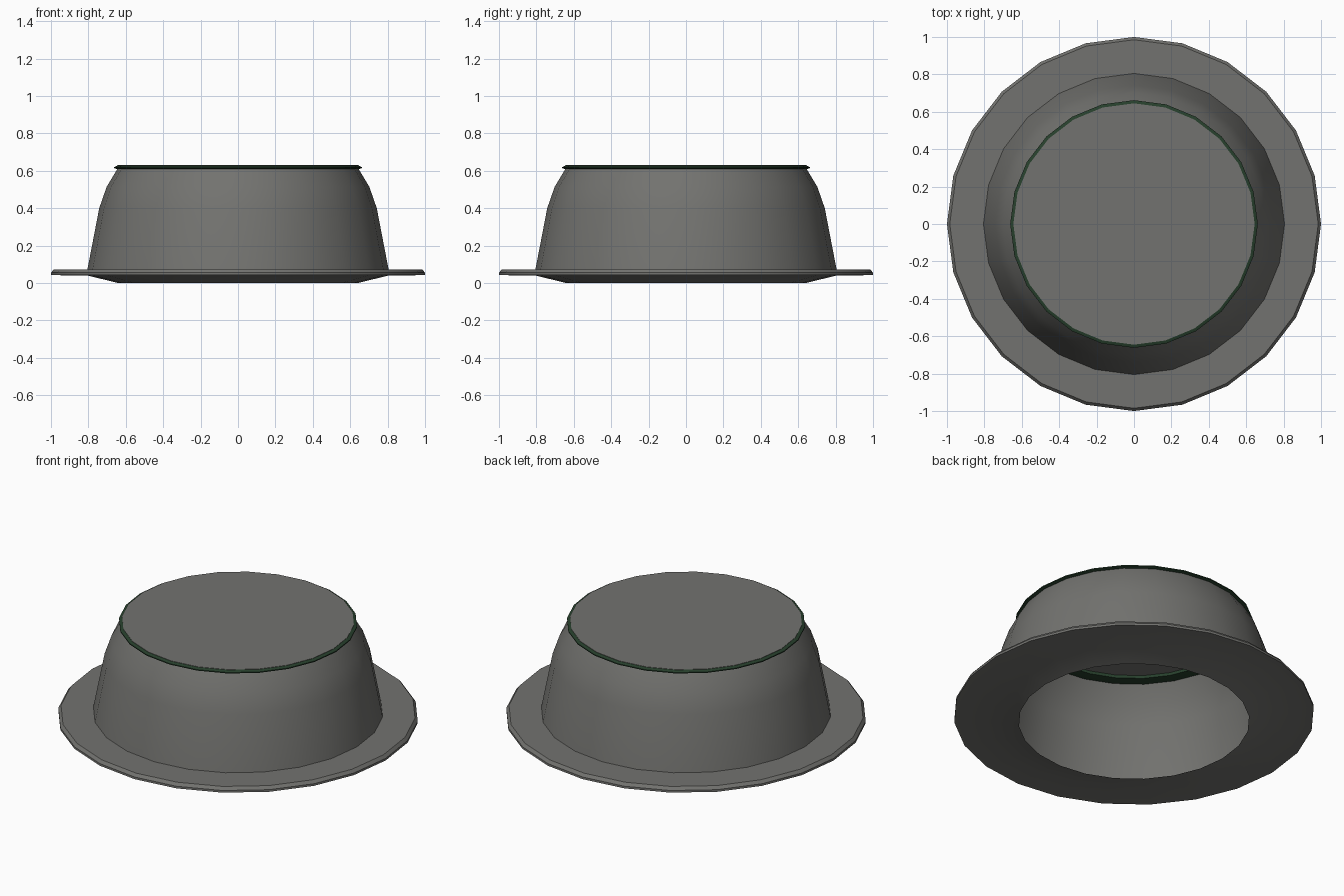
import bpy, math

if "Cube" in bpy.data.objects:
    bpy.data.objects.remove(bpy.data.objects["Cube"])

SIDES = 24


def material(name, color):
    m = bpy.data.materials.new(name)
    m.diffuse_color = (*color, 1)
    m.use_nodes = True
    m.node_tree.nodes["Principled BSDF"].inputs["Base Color"].default_value = m.diffuse_color
    return m


def lathe(name, profile, mat, closed=False, cap=False):
    """Revolve (radius, height) points around z; closed joins last to first."""
    verts = [(r * math.cos(math.tau * i / SIDES), r * math.sin(math.tau * i / SIDES), z)
             for r, z in profile for i in range(SIDES)]
    n = len(profile)
    faces = []
    for k in range(n if closed else n - 1):
        a, b = k * SIDES, (k + 1) % n * SIDES
        for i in range(SIDES):
            j = (i + 1) % SIDES
            faces.append((a + i, a + j, b + j, b + i))
    if cap:
        faces.append(tuple(range((n - 1) * SIDES, n * SIDES)))
    mesh = bpy.data.meshes.new(name)
    mesh.from_pydata(verts, [], faces)
    mesh.materials.append(mat)
    obj = bpy.data.objects.new(name, mesh)
    bpy.context.collection.objects.link(obj)
    bpy.ops.object.select_all(action='DESELECT')
    bpy.context.view_layer.objects.active = obj
    obj.select_set(True)
    bpy.ops.object.shade_smooth_by_angle(angle=math.radians(30))
    return obj


metal = material("dark_metal", (0.17, 0.17, 0.16))
green = material("dark_green_seal", (0.02, 0.05, 0.025))

# Hollow housing: open underside, flange and curved wall
lathe("flanged_housing", [(0.64, 0.0), (0.805, 0.04), (1.0, 0.042), (1.0, 0.055),
                          (0.985, 0.073), (0.805, 0.073), (0.742, 0.40),
                          (0.702, 0.515), (0.645, 0.61)], metal)

# Seal ring around the top opening
lathe("seal_ring", [(0.58, 0.608), (0.645, 0.608), (0.662, 0.614), (0.662, 0.620),
                    (0.645, 0.628), (0.58, 0.626)], green, closed=True)

# Flat lid
lathe("lid", [(0.645, 0.624), (0.645, 0.63)], metal, cap=True)
